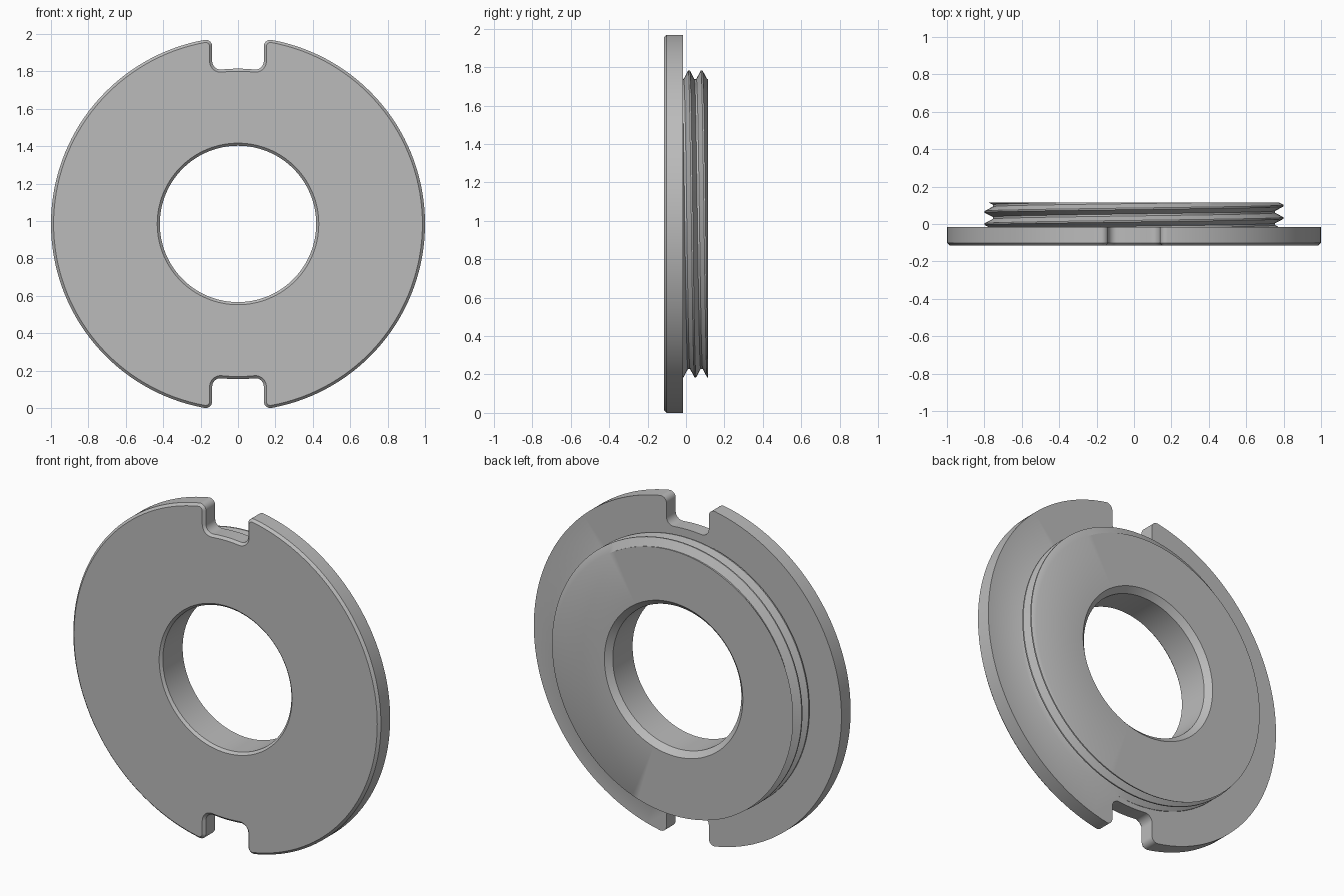
import bpy, bmesh, math
from math import sin, cos, pi, sqrt, atan2

if "Cube" in bpy.data.objects:
    bpy.data.objects.remove(bpy.data.objects["Cube"])

CENTRE_Z = 0.984
FRONT, STEP, BACK = -0.115, -0.015, 0.115
CHAMFER = 0.014
BORE = 0.418
SEGMENTS = 128
PITCH, CREST, ROOT = 0.066, 0.80, 0.755

steel = bpy.data.materials.new("grey_steel")
steel.use_nodes = True
colour = (0.5, 0.5, 0.5, 1)
steel.diffuse_color = colour
steel.node_tree.nodes["Principled BSDF"].inputs["Base Color"].default_value = colour


def arc(cx, cz, r, a, b, n):
    return [(cx + r * cos(a + (b - a) * i / n), cz + r * sin(a + (b - a) * i / n))
            for i in range(n + 1)]


def quarter_outline(floor=0.83, half=0.138, inner=0.045, outer=0.035):
    """Slot floor, rounded slot corner, rounded mouth, then the rim."""
    ix = half - inner
    iz = sqrt((floor + inner) ** 2 - ix ** 2)
    ox = half + outer
    oz = sqrt((1 - outer) ** 2 - ox ** 2)
    mouth = atan2(oz, ox)
    return (arc(0, 0, floor, pi / 2, atan2(iz, ix), 4)
            + arc(ix, iz, inner, atan2(-iz, -ix), 0, 8)
            + arc(ox, oz, outer, pi, mouth, 8)
            + arc(0, 0, 1, mouth, 0, 32))


def flange_outline():
    q = quarter_outline()
    half = q + [(x, -z) for x, z in reversed(q)]
    loop = half + [(-x, z) for x, z in reversed(half)]
    return [p for i, p in enumerate(loop) if math.dist(p, loop[i - 1]) > 1e-5]


def inset(loop, d):
    result = []
    for i, (x, z) in enumerate(loop):
        a, b = loop[i - 1], loop[(i + 1) % len(loop)]
        tx, tz = b[0] - a[0], b[1] - a[1]
        k = d / math.hypot(tx, tz)
        result.append((x + tz * k, z - tx * k))
    return result


def skin(rows, close):
    """Quads between neighbouring rows of vertices."""
    for a, b in zip(rows, rows[1:]):
        n = len(a)
        for i in range(n if close else n - 1):
            j = (i + 1) % n
            bm.faces.new((a[i], a[j], b[j], b[i]))


def section(theta):
    """Radius and depth along the bore, back face and thread."""
    start = 0.032 - PITCH * theta / (2 * pi)
    points = [(BORE + CHAMFER, FRONT), (BORE, FRONT + CHAMFER),
              (BORE, BACK - 0.032), (BORE + 0.032, BACK)]
    for turn in range(4, -3, -1):
        for phase in (0.42, 0.06, -0.06, -0.42):
            y = min(BACK, max(STEP, start + (turn + phase) * PITCH))
            p = (y - start) / PITCH
            drop = min(1, max(0, (abs(p - round(p)) - 0.06) / 0.36))
            points.append((CREST - (CREST - ROOT) * drop, y))
    return points


bm = bmesh.new()

# Notched flange wall with its front chamfer
outline = flange_outline()
layers = [(outline, STEP), (outline, FRONT + CHAMFER), (inset(outline, CHAMFER), FRONT)]
skin([[bm.verts.new((x, y, z)) for x, z in loop] for loop, y in layers], True)

# Bore, back face and helical thread swept round the axis
columns = []
for s in range(SEGMENTS + 1):
    t = 2 * pi * s / SEGMENTS
    columns.append([bm.verts.new((r * cos(t), y, r * sin(t))) for r, y in section(t)])
skin(columns, False)
bmesh.ops.remove_doubles(bm, verts=bm.verts, dist=1e-5)

# Flat front face and flat shoulder behind the flange
for depth in (FRONT, STEP):
    rim = [e for e in bm.edges if e.is_boundary
           and all(abs(v.co.y - depth) < 1e-4 for v in e.verts)]
    bmesh.ops.triangle_fill(bm, edges=rim, use_beauty=True, normal=(0, 1, 0))

bmesh.ops.translate(bm, verts=bm.verts, vec=(0, 0, CENTRE_Z))
bmesh.ops.recalc_face_normals(bm, faces=bm.faces)
mesh = bpy.data.meshes.new("threaded_flange_ring")
bm.to_mesh(mesh)
bm.free()
mesh.materials.append(steel)

ring = bpy.data.objects.new("threaded_flange_ring", mesh)
bpy.context.collection.objects.link(ring)
bpy.ops.object.select_all(action='DESELECT')
ring.select_set(True)
bpy.context.view_layer.objects.active = ring
bpy.ops.object.shade_smooth_by_angle(angle=math.radians(30))
